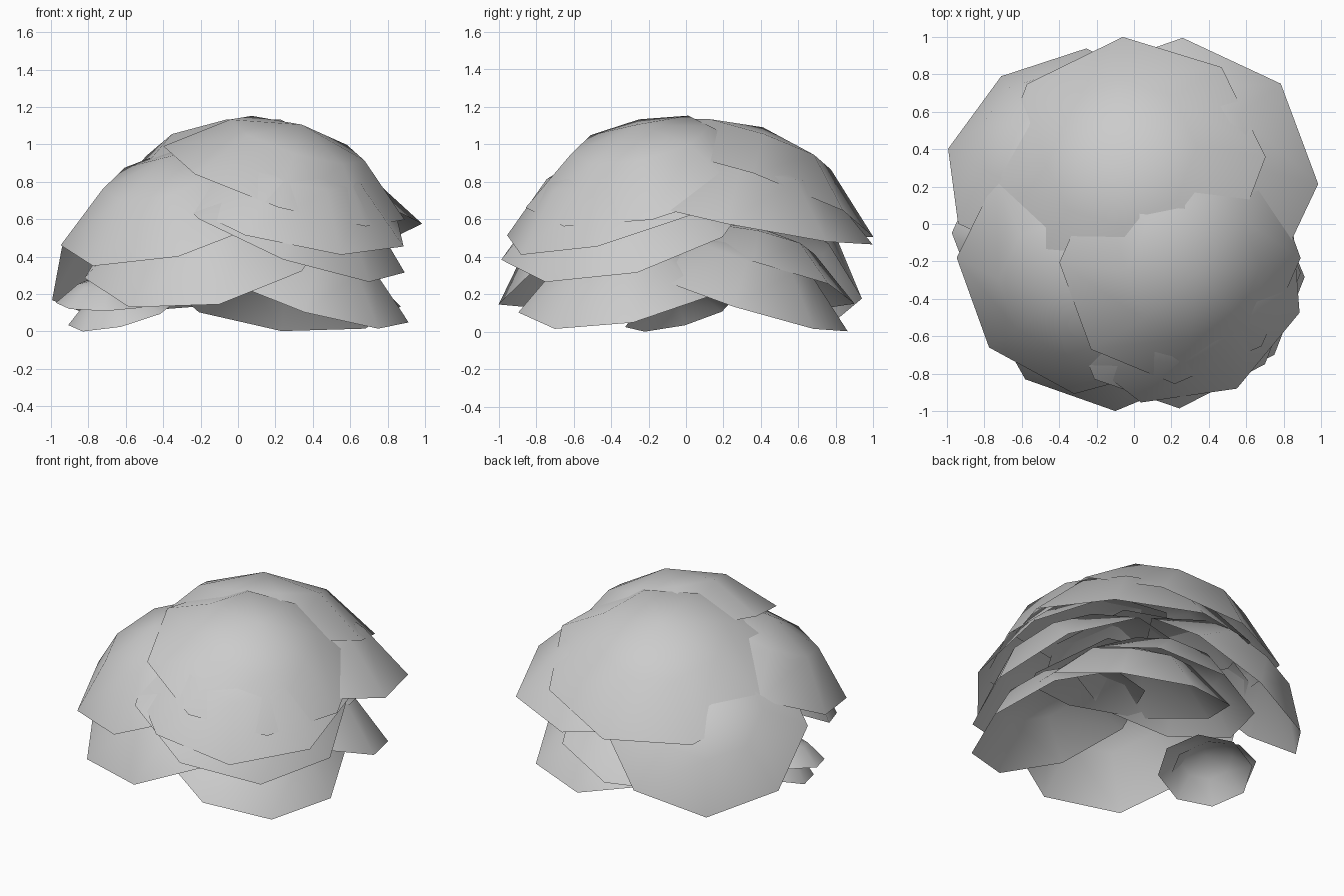
import bpy, bmesh, math
from mathutils import Vector

if "Cube" in bpy.data.objects:
    bpy.data.objects.remove(bpy.data.objects["Cube"])

CAP = 52.5   # half opening angle of each dome, in degrees


def leaf(name, p1, p2, p3):
    """Eight-sided open dome (shallow sphere cap) from three neighbouring rim corners."""
    p1, p2, p3 = Vector(p1), Vector(p2), Vector(p3)
    edge = ((p2 - p1).length + (p3 - p2).length) / 2
    rim = edge / (2 * math.sin(math.pi / 8))
    u = (p2 * 2 - p1 - p3).normalized()          # outward through the middle corner
    w = p3 - p1
    w = (w - u * w.dot(u)).normalized()
    n = u.cross(w)
    if n.z < 0:
        n, w = -n, -w
    centre = p2 - u * rim
    rho = rim / math.sin(math.radians(CAP))      # sphere radius
    base = centre - n * rho * math.cos(math.radians(CAP))

    bm = bmesh.new()
    rings = []
    for deg in (CAP, CAP / 2):
        r, h = rho * math.sin(math.radians(deg)), rho * math.cos(math.radians(deg))
        rings.append([bm.verts.new(base + n * h + (u * math.cos(a) + w * math.sin(a)) * r)
                      for a in (i * math.pi / 4 for i in range(8))])
    top = bm.verts.new(base + n * rho)
    for i in range(8):
        j = (i + 1) % 8
        bm.faces.new((rings[0][i], rings[0][j], rings[1][j], rings[1][i]))
        bm.faces.new((rings[1][i], rings[1][j], top))
    for f in bm.faces:
        f.smooth = True
    mesh = bpy.data.meshes.new(name)
    bm.to_mesh(mesh)
    bm.free()
    ob = bpy.data.objects.new(name, mesh)
    bpy.context.collection.objects.link(ob)
    return ob


# Upper layer
leaf("top_back_leaf", (-.58, .79, .49), (-.06, 1, .505), (.475, .83, .65))
leaf("top_front_leaf", (-.37, -.19, .985), (-.23, -.67, .84), (.22, -.84, .665))
leaf("upper_right_leaf", (1.02, .23, .57), (.785, .75, .48), (.27, 1.02, .46))
leaf("upper_left_leaf", (-.975, -.19, .45), (-.775, -.66, .35), (-.33, -.93, .39))
leaf("upper_front_leaf", (.035, -.97, .51), (.55, -.88, .41), (.91, -.5, .44))

# Middle layer
leaf("middle_front_right_leaf", (.25, -1.01, .375), (.7, -.75, .265), (.93, -.28, .295))
leaf("middle_front_left_leaf", (-.58, -.83, .13), (-.1, -1, .145), (.34, -.81, .325))
leaf("middle_back_left_leaf", (-1.01, .41, .155), (-.71, .79, .053), (-.26, .96, .16))
leaf("middle_back_leaf", (.66, .4, .375), (.42, .76, .255), (0, .92, .145))

# Lower layer
leaf("lower_front_right_leaf", (.36, -.9, .1), (.75, -.7, .015), (.91, -.28, .05))
leaf("lower_back_right_leaf", (.9, .27, .125), (.68, .68, .015), (.23, .87, 0))
leaf("lower_left_leaf", (-.96, -.04, .155), (-.9, -.24, .12), (-.71, -.32, .11))
leaf("small_left_leaf", (-.9, -.01, .035), (-.83, -.22, 0), (-.61, -.3, .035))
